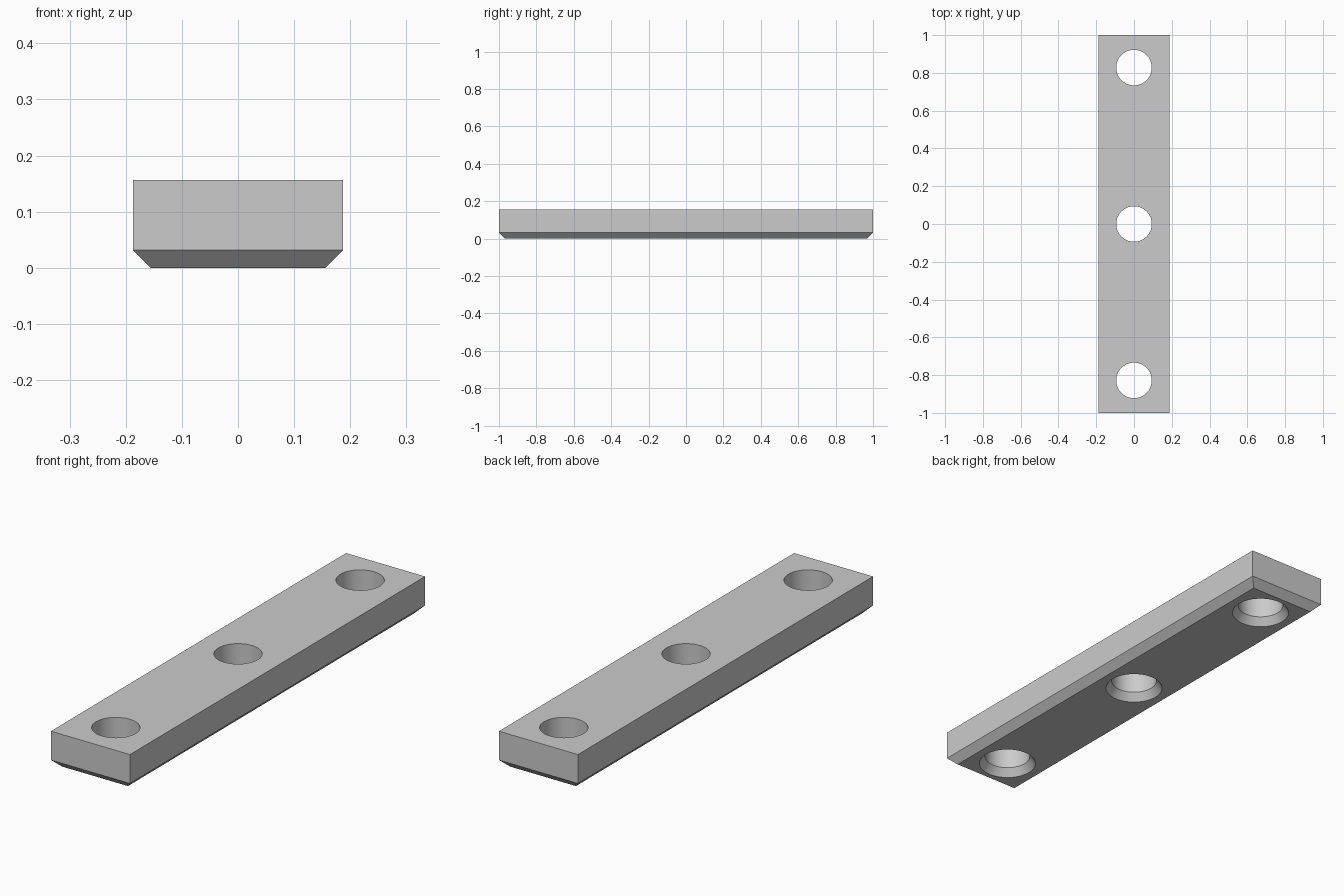
import bpy, bmesh, math

cube = bpy.data.objects.get("Cube")
if cube:
    bpy.data.objects.remove(cube, do_unlink=True)

WIDTH, LENGTH, HEIGHT, CHAMFER = 0.375, 2.0, 0.156, 0.032
HOLE_R, SINK_R, SINK_DEPTH = 0.094, 0.118, 0.034
HOLE_Y = (-0.828, 0.0, 0.828)
SEGMENTS = 64

grey = bpy.data.materials.new("plain grey")
grey.use_nodes = True
grey.diffuse_color = (0.6, 0.6, 0.6, 1)
grey.node_tree.nodes["Principled BSDF"].inputs["Base Color"].default_value = (0.6, 0.6, 0.6, 1)


def add_object(name, bm):
    mesh = bpy.data.meshes.new(name)
    bmesh.ops.recalc_face_normals(bm, faces=bm.faces)
    bm.to_mesh(mesh)
    bm.free()
    mesh.materials.append(grey)
    obj = bpy.data.objects.new(name, mesh)
    bpy.context.collection.objects.link(obj)
    return obj


# Bar with a chamfer round its underside
bm = bmesh.new()
bmesh.ops.create_cube(bm, size=1)
for v in bm.verts:
    v.co = (v.co.x * WIDTH, v.co.y * LENGTH, (v.co.z + 0.5) * HEIGHT)
bottom_edges = [e for e in bm.edges if all(v.co.z < 0.001 for v in e.verts)]
bmesh.ops.bevel(bm, geom=bottom_edges, offset=CHAMFER, segments=1,
                affect='EDGES', profile=0.5)
bar = add_object("drilled_bar", bm)

# Hole cutters: straight bore with a countersink opening downwards
OVER = 0.02
slope = (SINK_R - HOLE_R) / SINK_DEPTH
profile = [(SINK_R + slope * OVER, -OVER), (HOLE_R, SINK_DEPTH), (HOLE_R, HEIGHT + OVER)]
bm = bmesh.new()
for y in HOLE_Y:
    rings = []
    for radius, z in profile:
        angles = [2 * math.pi * i / SEGMENTS for i in range(SEGMENTS)]
        rings.append([bm.verts.new((radius * math.cos(a), y + radius * math.sin(a), z))
                      for a in angles])
    for low, high in zip(rings, rings[1:]):
        for i in range(SEGMENTS):
            j = (i + 1) % SEGMENTS
            bm.faces.new((low[i], low[j], high[j], high[i]))
    bm.faces.new(rings[0][::-1])
    bm.faces.new(rings[-1])
cutter = add_object("hole_cutter", bm)
cutter.hide_render = True

# Drill the bar, then smooth only the hole walls
drill = bar.modifiers.new("drill", 'BOOLEAN')
drill.operation = 'DIFFERENCE'
drill.solver = 'EXACT'
drill.object = cutter
bpy.ops.object.select_all(action='DESELECT')
bar.select_set(True)
bpy.context.view_layer.objects.active = bar
bpy.ops.object.modifier_apply(modifier=drill.name)
bpy.data.objects.remove(cutter, do_unlink=True)
bpy.ops.object.shade_smooth_by_angle(angle=math.radians(25))
